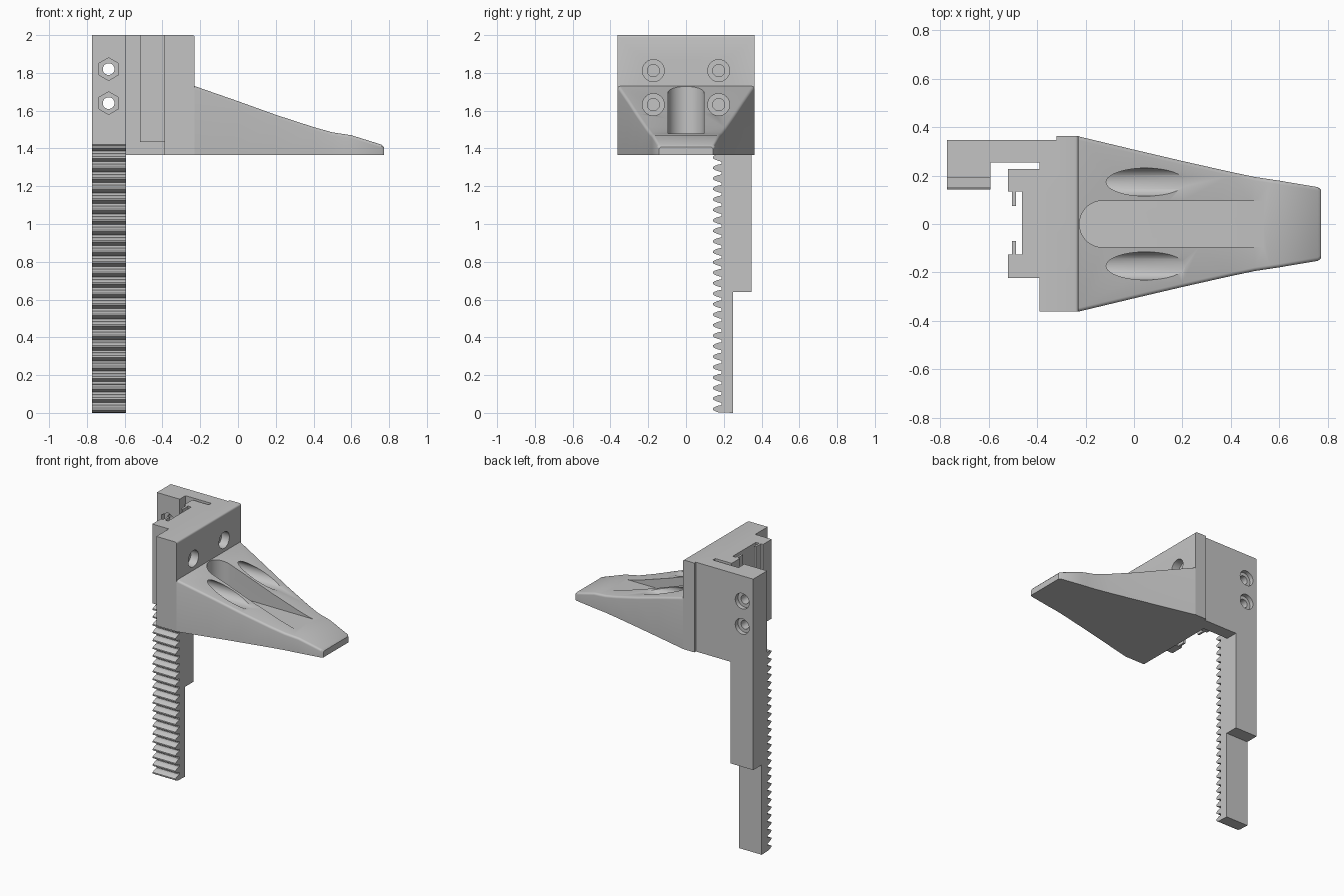
import bpy
import bmesh
from math import pi, sin, cos
from mathutils import Matrix

cube = bpy.data.objects.get("Cube")
if cube:
    bpy.data.objects.remove(cube)

grey = bpy.data.materials.new("plain grey")
grey.use_nodes = True
colour = (0.55, 0.55, 0.55, 1)
grey.diffuse_color = colour
grey.node_tree.nodes["Principled BSDF"].inputs["Base Color"].default_value = colour

BASE, TOP = 1.364, 2.0


def make(name, bm):
    bmesh.ops.recalc_face_normals(bm, faces=bm.faces)
    mesh = bpy.data.meshes.new(name)
    bm.to_mesh(mesh)
    bm.free()
    mesh.materials.append(grey)
    obj = bpy.data.objects.new(name, mesh)
    bpy.context.collection.objects.link(obj)
    return obj


def prism(name, points, low, high, axis="z"):
    """Extrude an outline along z (points are x, y) or along x (points are y, z)."""
    bm = bmesh.new()
    place = (lambda a, b, h: (a, b, h)) if axis == "z" else (lambda a, b, h: (h, a, b))
    face = bm.faces.new([bm.verts.new(place(a, b, low)) for a, b in points])
    out = bmesh.ops.extrude_face_region(bm, geom=[face])["geom"]
    shift = place(0, 0, high - low)
    bmesh.ops.translate(bm, vec=shift, verts=[v for v in out if isinstance(v, bmesh.types.BMVert)])
    return make(name, bm)


def rod(axis, start, end, u, v, radius, sides=40):
    """Cutter along x (u, v = y, z) or along y (u, v = x, z)."""
    bm = bmesh.new()
    bmesh.ops.create_cone(bm, cap_ends=True, segments=sides, radius1=radius,
                          radius2=radius, depth=end - start)
    mid = (start + end) / 2
    if axis == "x":
        move = Matrix.Translation((mid, u, v)) @ Matrix.Rotation(pi / 2, 4, "Y")
    else:
        move = Matrix.Translation((u, mid, v)) @ Matrix.Rotation(pi / 2, 4, "X")
    bm.transform(move)
    return make("cutter", bm)


def cut(obj, cutter):
    mod = obj.modifiers.new("cut", "BOOLEAN")
    mod.operation = "DIFFERENCE"
    mod.solver = "EXACT"
    mod.object = cutter
    bpy.context.view_layer.objects.active = obj
    bpy.ops.object.modifier_apply(modifier=mod.name)
    bpy.data.meshes.remove(cutter.data)


# Mounting block with the side arm and upper column in one outline
mount = prism("mounting_block", [
    (-0.39, -0.362), (-0.23, -0.362), (-0.23, 0.363), (-0.32, 0.363), (-0.32, 0.346),
    (-0.772, 0.346), (-0.772, 0.19), (-0.593, 0.19), (-0.593, 0.255), (-0.39, 0.255)],
    BASE, TOP)

# Rounded upper edge of the block
bm = bmesh.new()
bm.from_mesh(mount.data)
rim = [e for e in bm.edges if all(v.co.x > -0.24 and v.co.z > 1.9 for v in e.verts)]
bmesh.ops.bevel(bm, geom=rim, offset=0.012, segments=3, profile=0.5, affect="EDGES")
bm.to_mesh(mount.data)
bm.free()

# Slotted rail with two jaws and thin lips
rail = prism("slotted_rail", [
    (-0.39, -0.222), (-0.39, 0.228), (-0.52, 0.228), (-0.52, 0.135), (-0.503, 0.135),
    (-0.503, 0.075), (-0.488, 0.075), (-0.488, 0.135), (-0.463, 0.135),
    (-0.463, -0.125), (-0.488, -0.125), (-0.488, -0.07), (-0.503, -0.07),
    (-0.503, -0.125), (-0.52, -0.125), (-0.52, -0.222)], 1.435, TOP)

# Tapered finger lofted through stations of x, half width and height
stations = [(-0.23, 0.362, 1.73), (0.0, 0.307, 1.65), (0.2, 0.26, 1.578),
            (0.4, 0.215, 1.513), (0.5, 0.194, 1.485), (0.56, 0.185, 1.476),
            (0.6, 0.179, 1.47), (0.76, 0.152, 1.42), (0.772, 0.143, 1.408)]
ROUND = 0.015
bm = bmesh.new()
rings = []
for x, w, z in stations:
    section = [(-w, BASE), (w, BASE)]
    for side, first in ((1, 0), (-1, pi / 2)):
        for step in range(5):
            t = first + step * pi / 8
            section.append((side * (w - ROUND) + ROUND * cos(t), z - ROUND + ROUND * sin(t)))
    rings.append([bm.verts.new((x, y, h)) for y, h in section])
for a, b in zip(rings, rings[1:]):
    for i in range(len(a)):
        j = (i + 1) % len(a)
        bm.faces.new((a[i], a[j], b[j], b[i]))
bm.faces.new(rings[0])
bm.faces.new(rings[-1])
bmesh.ops.triangulate(bm, faces=bm.faces)
finger = make("tapered_finger", bm)

# Round-ended groove along the finger
arc = [(-0.13 - 0.095 * sin(t), 0.096 * cos(t)) for t in [pi * i / 24 for i in range(25)]]
cut(finger, prism("cutter", arc + [(0.7, -0.096), (0.7, 0.096)], 1.48, 1.9))

# Blind screw holes with head recesses, which also scoop the finger
for y in (-0.173, 0.173):
    for z in (1.812, 1.632):
        cut(mount, rod("x", -0.29, 0.5, y, z, 0.058))
        cut(mount, rod("x", -0.38, 0.5, y, z, 0.032))
    cut(finger, rod("x", -0.3, 0.5, y, 1.632, 0.058))

# Column bolts: hexagonal pocket in front, round recess behind
for z in (1.82, 1.64):
    cut(mount, rod("y", 0.1, 0.5, -0.685, z, 0.031))
    cut(mount, rod("y", 0.1, 0.225, -0.685, z, 0.06, 6))
    cut(mount, rod("y", 0.315, 0.5, -0.685, z, 0.055))

# Column stiffener behind the rack
prism("column_back", [(-0.772, 0.25), (-0.593, 0.25), (-0.593, 0.346), (-0.772, 0.346)],
      0.64, BASE)

# Gear rack with rounded teeth
pitch = 0.0555
outline = [(0.25, 0.0)]
tooth = [(0.17, 0.003), (0.152, 0.01), (0.143, 0.016), (0.143, 0.025),
         (0.152, 0.031), (0.17, 0.038), (0.187, 0.041), (0.187, 0.054)]
for i in range(26):
    outline += [(y, z + i * pitch) for y, z in tooth if z + i * pitch < 1.42]
outline += [(0.2, 1.421), (0.25, 1.421)]
prism("gear_rack", outline, -0.772, -0.593, "x")

# Smooth the curved faces and keep the edges sharp
bpy.ops.object.select_all(action="DESELECT")
for obj in (mount, rail, finger):
    obj.select_set(True)
bpy.context.view_layer.objects.active = mount
bpy.ops.object.shade_smooth_by_angle(angle=pi / 6)
